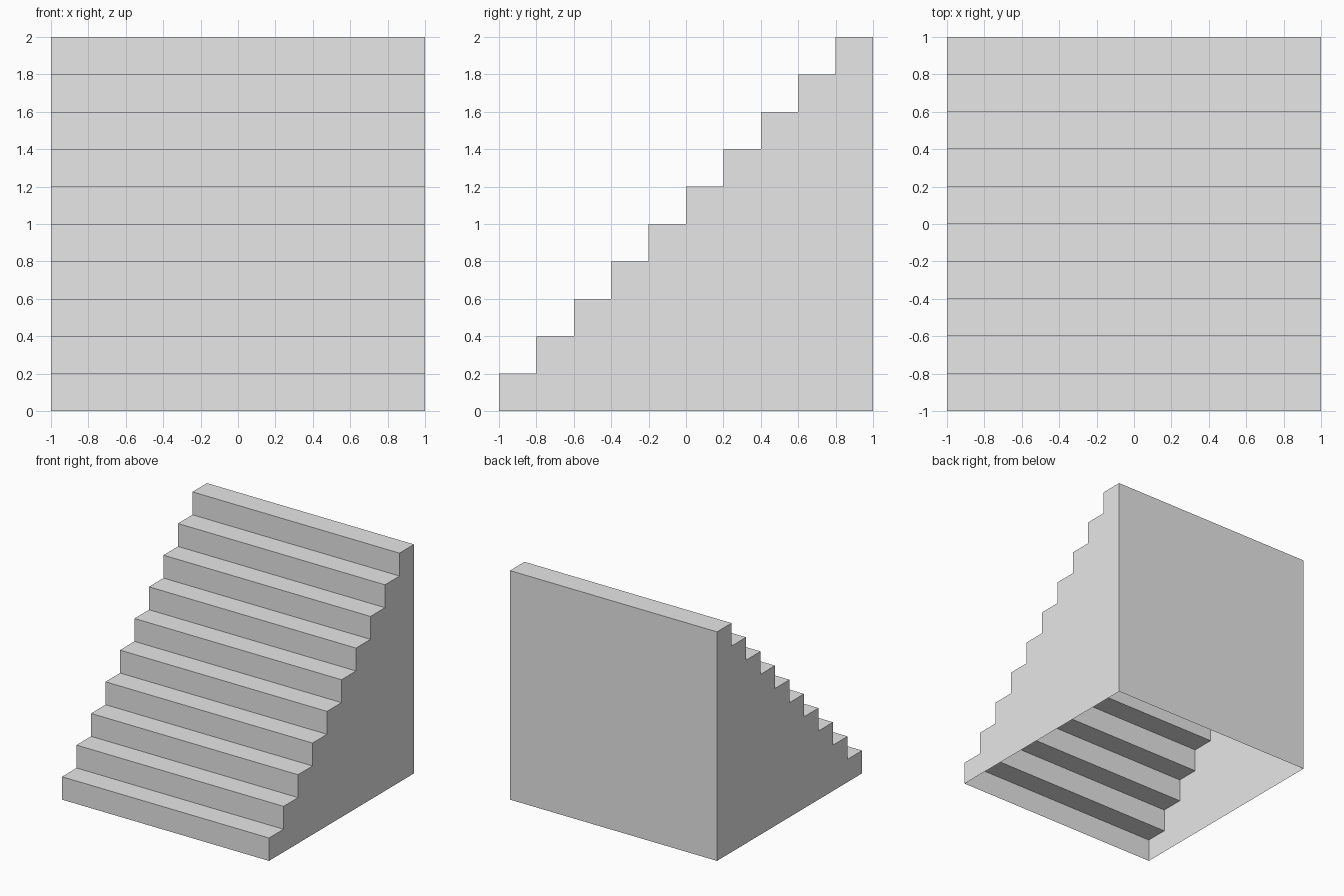
import bpy
import bmesh

cube = bpy.data.objects.get("Cube")
if cube:
    bpy.data.objects.remove(cube, do_unlink=True)

STEPS = 10
RISE = 2 / STEPS

# Plain grey material
grey = bpy.data.materials.new("light_grey")
grey.use_nodes = True
colour = (0.8, 0.8, 0.8, 1)
grey.diffuse_color = colour
grey.node_tree.nodes["Principled BSDF"].inputs["Base Color"].default_value = colour

# Stepped side profile as (y, z) points, from front foot to back foot
profile = [(-1, 0)]
for i in range(STEPS):
    z = (i + 1) * RISE
    profile += [(-1 + i * RISE, z), (-1 + (i + 1) * RISE, z)]
profile.append((1, 0))

bm = bmesh.new()
right = [bm.verts.new((-1, y, z)) for y, z in profile]
left = [bm.verts.new((1, y, z)) for y, z in profile]

# Side walls
bm.faces.new(right[::-1])
bm.faces.new(left)

# Risers, treads and back wall; the underside stays open
for i in range(len(profile) - 1):
    bm.faces.new((right[i], right[i + 1], left[i + 1], left[i]))

bmesh.ops.recalc_face_normals(bm, faces=bm.faces)
# Make the shell face outward, judged by the back wall
bm.faces.ensure_lookup_table()
if bm.faces[-1].normal.y < 0:
    bmesh.ops.reverse_faces(bm, faces=bm.faces)

mesh = bpy.data.meshes.new("staircase")
bm.to_mesh(mesh)
bm.free()
mesh.materials.append(grey)
staircase = bpy.data.objects.new("staircase", mesh)
bpy.context.collection.objects.link(staircase)
